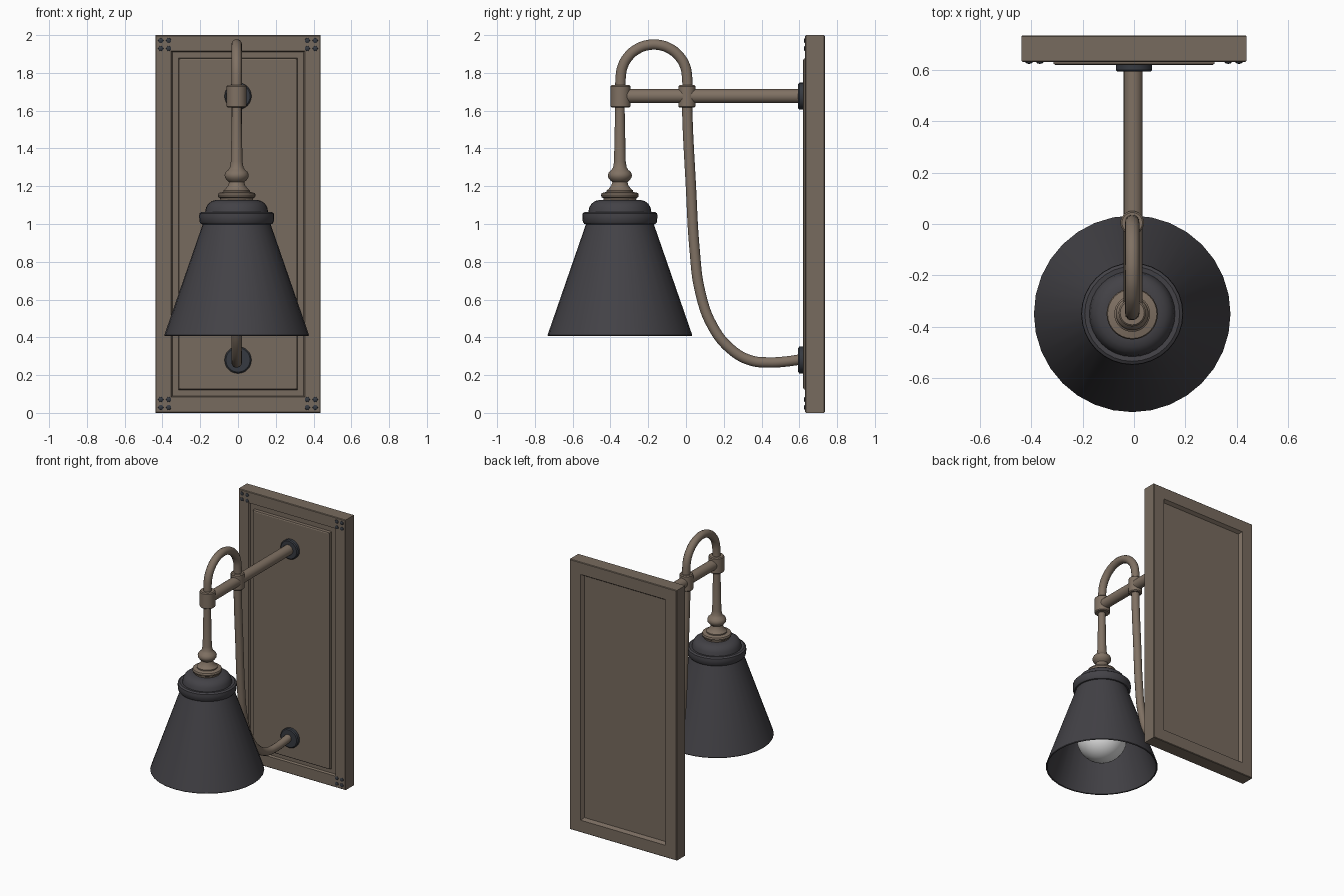
import bpy, bmesh, math
from mathutils import Vector, Matrix

if "Cube" in bpy.data.objects:
    bpy.data.objects.remove(bpy.data.objects["Cube"])

LX, LY = -0.007, -0.35   # vertical axis of the lamp


def mat(name, rgb):
    m = bpy.data.materials.new(name)
    m.diffuse_color = (*rgb, 1)
    m.use_nodes = True
    m.node_tree.nodes["Principled BSDF"].inputs["Base Color"].default_value = m.diffuse_color
    return m


BROWN = mat("plate brown", (0.185, 0.145, 0.112))
BRASS = mat("pipe bronze", (0.215, 0.165, 0.125))
DARK = mat("shade charcoal", (0.056, 0.054, 0.062))
IRON = mat("flange dark iron", (0.037, 0.042, 0.052))
WHITE = mat("bulb white", (0.8, 0.8, 0.8))


def finish(bm, name, material, smooth=True):
    bmesh.ops.recalc_face_normals(bm, faces=bm.faces)
    me = bpy.data.meshes.new(name)
    bm.to_mesh(me)
    bm.free()
    me.materials.append(material)
    ob = bpy.data.objects.new(name, me)
    bpy.context.collection.objects.link(ob)
    if smooth:
        bpy.ops.object.select_all(action='DESELECT')
        ob.select_set(True)
        bpy.context.view_layer.objects.active = ob
        bpy.ops.object.shade_smooth_by_angle(angle=math.radians(35))
    return ob


def lathe(name, profile, material, matrix=None, n=32):
    """Revolve (radius, height) points round z, then place by matrix."""
    bm = bmesh.new()
    rings = []
    for r, h in profile:
        if r < 1e-5:
            rings.append([bm.verts.new((0, 0, h))])
        else:
            rings.append([bm.verts.new((r * math.cos(2 * math.pi * i / n),
                                        r * math.sin(2 * math.pi * i / n), h)) for i in range(n)])
    for a, b in zip(rings, rings[1:]):
        for i in range(n):
            j = (i + 1) % n
            vs = [a[i % len(a)], a[j % len(a)], b[j % len(b)], b[i % len(b)]]
            vs = list(dict.fromkeys(vs))
            if len(vs) > 2:
                bm.faces.new(vs)
    bm.transform(matrix or Matrix.Translation((LX, LY, 0)))
    return finish(bm, name, material)


def facing_y(x, y, z):
    """Placement turning lathe height towards -y."""
    return Matrix.Translation((x, y, z)) @ Matrix.Rotation(math.pi / 2, 4, 'X')


# wall plate: nested rectangles (inset, y) from back panel round to front panel
rings = [(0.105, 0.712), (0.09, 0.735), (0.004, 0.735), (0, 0.731), (0, 0.635), (0.004, 0.631),
         (0.083, 0.631), (0.09, 0.645), (0.122, 0.645), (0.125, 0.624), (0.132, 0.620)]
bm = bmesh.new()
loops = [[bm.verts.new((sx * (0.438 - i), y, 1 + sz * (1 - i)))
          for sx, sz in ((-1, -1), (1, -1), (1, 1), (-1, 1))] for i, y in rings]
for a, b in zip(loops, loops[1:]):
    for k in range(4):
        bm.faces.new((a[k], a[(k + 1) % 4], b[(k + 1) % 4], b[k]))
bm.faces.new(loops[0])
bm.faces.new(loops[-1])
finish(bm, "wall_plate", BROWN, smooth=False)

# four small studs in each plate corner
for cx in (-0.388, 0.388):
    for cz in (0.05, 1.95):
        for dx in (-0.021, 0.021):
            for dz in (-0.021, 0.021):
                lathe("corner_stud", [(0.014, 0), (0.013, 0.004), (0.008, 0.007), (0, 0.008)],
                      IRON, facing_y(cx + dx, 0.632, cz + dz), 12)

# pipe flanges
for z in (1.677, 0.28):
    lathe("pipe_flange", [(0, 0), (0.071, 0), (0.071, 0.022), (0.064, 0.028), (0, 0.028)],
          IRON, facing_y(0, 0.622, z))

# horizontal bar
lathe("support_bar", [(0, 0), (0.037, 0), (0.037, 0.97), (0, 0.97)],
      BRASS, facing_y(-0.003, 0.62, 1.677), 24)

# sleeves where pipes cross the bar
for y, r in ((LY + 0.004, 0.053), (0.005, 0.046)):
    lathe("pipe_sleeve", [(0, 1.617), (r - 0.006, 1.617), (r, 1.623), (r, 1.729), (r - 0.006, 1.735), (0, 1.735)],
          BRASS, Matrix.Translation((LX, y, 0)), 24)

# gooseneck pipe: arch over the bar, then down and back to the lower flange
pts = [(-0.346, 1.68)]
pts += [(-0.17 - 0.176 * math.cos(math.radians(a)), 1.774 + 0.176 * math.sin(math.radians(a)))
        for a in range(0, 181, 20)]
pts += [(0.006, 1.62), (0.026, 1.2), (0.046, 0.86), (0.073, 0.65), (0.14, 0.46),
        (0.24, 0.335), (0.345, 0.277), (0.44, 0.267), (0.53, 0.272), (0.62, 0.285)]
cu = bpy.data.curves.new("gooseneck_path", 'CURVE')
cu.dimensions = '3D'
cu.bevel_depth = 0.028
cu.bevel_resolution = 5
cu.resolution_u = 6
cu.use_fill_caps = True
sp = cu.splines.new('BEZIER')
sp.bezier_points.add(len(pts) - 1)
for bp, (y, z) in zip(sp.bezier_points, pts):
    bp.co = (LX, y, z)
    bp.handle_left_type = bp.handle_right_type = 'AUTO'
tmp = bpy.data.objects.new("gooseneck_path", cu)
bpy.context.collection.objects.link(tmp)
bpy.context.view_layer.update()
me = tmp.evaluated_get(bpy.context.evaluated_depsgraph_get()).to_mesh()
bm = bmesh.new()
bm.from_mesh(me)
bpy.data.objects.remove(tmp)
finish(bm, "gooseneck_pipe", BRASS)

# hanging stem with turned ball and disc
lathe("stem", [(0, 1.12), (0.085, 1.12), (0.088, 1.137), (0.097, 1.142), (0.1, 1.153), (0.096, 1.164),
               (0.07, 1.17), (0.07, 1.178), (0.06, 1.185), (0.045, 1.205), (0.04, 1.222), (0.052, 1.232),
               (0.062, 1.246), (0.064, 1.26), (0.058, 1.275), (0.044, 1.287), (0.036, 1.3),
               (0.031, 1.33), (0.025, 1.62), (0, 1.62)], BRASS)

# lamp shade: outer dome, collar and cone, then the inner wall back up
lathe("lamp_shade", [(0, 1.128), (0.105, 1.128), (0.13, 1.122), (0.15, 1.108), (0.162, 1.088), (0.167, 1.062),
                     (0.185, 1.064), (0.197, 1.056), (0.199, 1.04), (0.196, 1.01), (0.188, 1.0),
                     (0.18, 0.998), (0.383, 0.412), (0.381, 0.408), (0.373, 0.41),
                     (0.17, 0.996), (0.15, 1.06), (0.1, 1.1), (0, 1.1)], DARK)

# socket and bulb inside the shade
lathe("bulb_socket", [(0, 1.1), (0.075, 1.1), (0.075, 0.87), (0, 0.87)], IRON)
bulb = [(0.172 * math.sin(math.radians(a)), 0.635 - 0.172 * math.cos(math.radians(a))) for a in range(0, 136, 9)]
lathe("bulb", bulb + [(0.085, 0.81), (0.065, 0.88), (0, 0.88)], WHITE)
